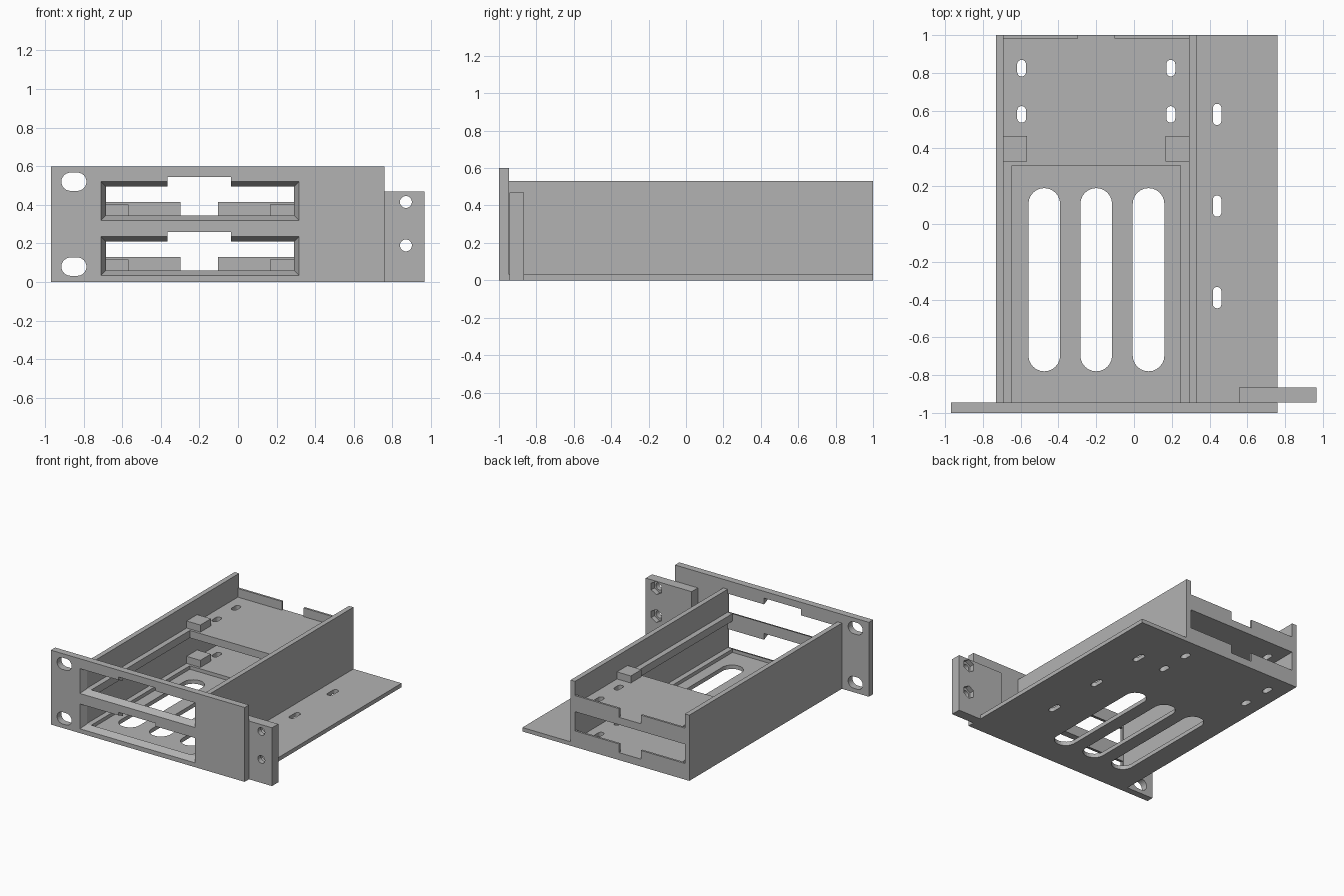
import bpy, bmesh, math
from mathutils import Matrix, Vector

cube = bpy.data.objects.get("Cube")
if cube:
    bpy.data.objects.remove(cube, do_unlink=True)

gray = bpy.data.materials.new("plain gray")
gray.use_nodes = True
gray.diffuse_color = (0.45, 0.45, 0.45, 1)
gray.node_tree.nodes["Principled BSDF"].inputs["Base Color"].default_value = (0.45, 0.45, 0.45, 1)


def finish(name, bm):
    bmesh.ops.recalc_face_normals(bm, faces=bm.faces)
    mesh = bpy.data.meshes.new(name)
    bm.to_mesh(mesh)
    bm.free()
    mesh.materials.append(gray)
    obj = bpy.data.objects.new(name, mesh)
    bpy.context.collection.objects.link(obj)
    return obj


def box(name, x, y, z):
    bm = bmesh.new()
    size = [b - a for a, b in (x, y, z)]
    mid = [(a + b) / 2 for a, b in (x, y, z)]
    bmesh.ops.create_cube(bm, size=1, matrix=Matrix.Translation(mid) @ Matrix.Diagonal(size + [1]))
    return finish(name, bm)


def prism(name, outline, place, depth):
    """Extrude a 2D outline along local z, centred, then place it."""
    bm = bmesh.new()
    face = bm.faces.new([bm.verts.new((u, v, -depth / 2)) for u, v in outline])
    top = bmesh.ops.extrude_face_region(bm, geom=[face])
    verts = [g for g in top["geom"] if isinstance(g, bmesh.types.BMVert)]
    bmesh.ops.translate(bm, verts=verts, vec=(0, 0, depth))
    bmesh.ops.transform(bm, matrix=place, verts=bm.verts)
    return finish(name, bm)


def stadium(width, length, steps=12):
    """Outline of a slot with round ends, long along the second axis."""
    r, h = width / 2, (length - width) / 2
    angles = [math.pi * i / steps for i in range(steps + 1)]
    upper = [(r * math.cos(a), h + r * math.sin(a)) for a in angles]
    return upper + [(-u, -v) for u, v in upper]


def ring(radius, count):
    turn = 2 * math.pi / count
    return [(radius * math.cos(turn * i + math.pi / 2), radius * math.sin(turn * i + math.pi / 2))
            for i in range(count)]


def down(x, y, z=0):
    return Matrix.Translation((x, y, z))


def facing(x, y, z):
    return Matrix.Translation((x, y, z)) @ Matrix.Rotation(math.pi / 2, 4, "X")


def cut(target, cutters):
    for c in cutters:
        mod = target.modifiers.new("cut", "BOOLEAN")
        mod.operation, mod.solver, mod.object = "DIFFERENCE", "EXACT", c
    bpy.context.view_layer.update()
    graph = bpy.context.evaluated_depsgraph_get()
    mesh = bpy.data.meshes.new_from_object(target.evaluated_get(graph))
    target.modifiers.clear()
    target.data = mesh
    for c in cutters:
        bpy.data.objects.remove(c, do_unlink=True)


BAY_STEP = 0.285
LEFT_IN, RIGHT_IN = -0.69, 0.29
PANEL_BACK = -0.945


def bay_opening(lift):
    """Flared opening, wider at the front of the panel."""
    bm = bmesh.new()
    bmesh.ops.create_cube(bm, size=2)
    mid, half = Vector((-0.197, 0, 0.135 + lift)), (0.488, 0.075)
    for v in bm.verts:
        flare = 0.05 if v.co.y < 0 else -0.025
        v.co = (mid.x + v.co.x * (half[0] + flare), PANEL_BACK + v.co.y * 0.11 if v.co.y < 0
                else PANEL_BACK + 0.055, mid.z + v.co.z * (half[1] + flare))
    return finish("bay_cutter", bm)


# Front panel with two bays, finger notches and ear slots
panel = box("front_panel", (-0.97, 0.76), (-1, PANEL_BACK), (0, 0.6))
cutters = []
for lift in (0, BAY_STEP):
    cutters.append(bay_opening(lift))
    cutters.append(box("notch_cutter", (-0.365, -0.035), (-1.1, -0.8), (0.12 + lift, 0.26 + lift)))
for z in (0.08, 0.52):
    slot = [(v, u) for u, v in stadium(0.095, 0.13)]
    cutters.append(prism("ear_cutter", slot, facing(-0.85, -0.97, z), 0.3))
cut(panel, cutters)

# Side lug with bolt holes and hexagonal nut pockets
lug = box("side_lug", (0.555, 0.965), (PANEL_BACK, -0.865), (0, 0.47))
cutters = []
for z in (0.19, 0.415):
    cutters.append(prism("bolt_cutter", ring(0.031, 24), facing(0.87, -0.9, z), 0.3))
    cutters.append(prism("nut_cutter", ring(0.053, 6), facing(0.87, -0.855, z), 0.1))
cut(lug, cutters)


def screw_cutters():
    return [prism("screw_cutter", stadium(0.047, 0.088), down(x, y), 2)
            for x in (-0.595, 0.195) for y in (0.58, 0.825)]


# Base plate with long vents and flange slots
base = box("base_plate", (-0.73, 0.76), (PANEL_BACK, 1), (0, 0.032))
cutters = screw_cutters()
for x in (-0.475, -0.2, 0.077):
    cutters.append(prism("vent_cutter", stadium(0.168, 0.97), down(x, -0.295), 1))
for y in (-0.39, 0.095, 0.58):
    cutters.append(prism("flange_cutter", stadium(0.045, 0.113), down(0.44, y), 1))
cut(base, cutters)

# Side walls
box("right_wall", (-0.73, LEFT_IN), (PANEL_BACK, 1), (0, 0.53))
box("left_wall", (RIGHT_IN, 0.33), (PANEL_BACK, 1), (0, 0.53))

# Each bay: rear shelf, side rails, stop blocks and rear lips
for level, lift, bottom in (("lower", 0, 0.03), ("upper", BAY_STEP, BAY_STEP)):
    top = 0.06 + lift
    shelf = box(level + "_shelf", (LEFT_IN, RIGHT_IN), (0.31, 1), (bottom, top))
    cut(shelf, screw_cutters())
    for side, wall, inward in (("right", LEFT_IN, 1), ("left", RIGHT_IN, -1)):
        def span(width):
            return sorted((wall, wall + inward * width))
        name = level + "_" + side
        box(name + "_rail", span(0.043), (PANEL_BACK, 0.31), (bottom, top))
        box(name + "_stop", span(0.123), (0.33, 0.465), (top, top + 0.057))
        box(name + "_lip", span(0.393), (0.983, 1), (top, top + 0.07))
